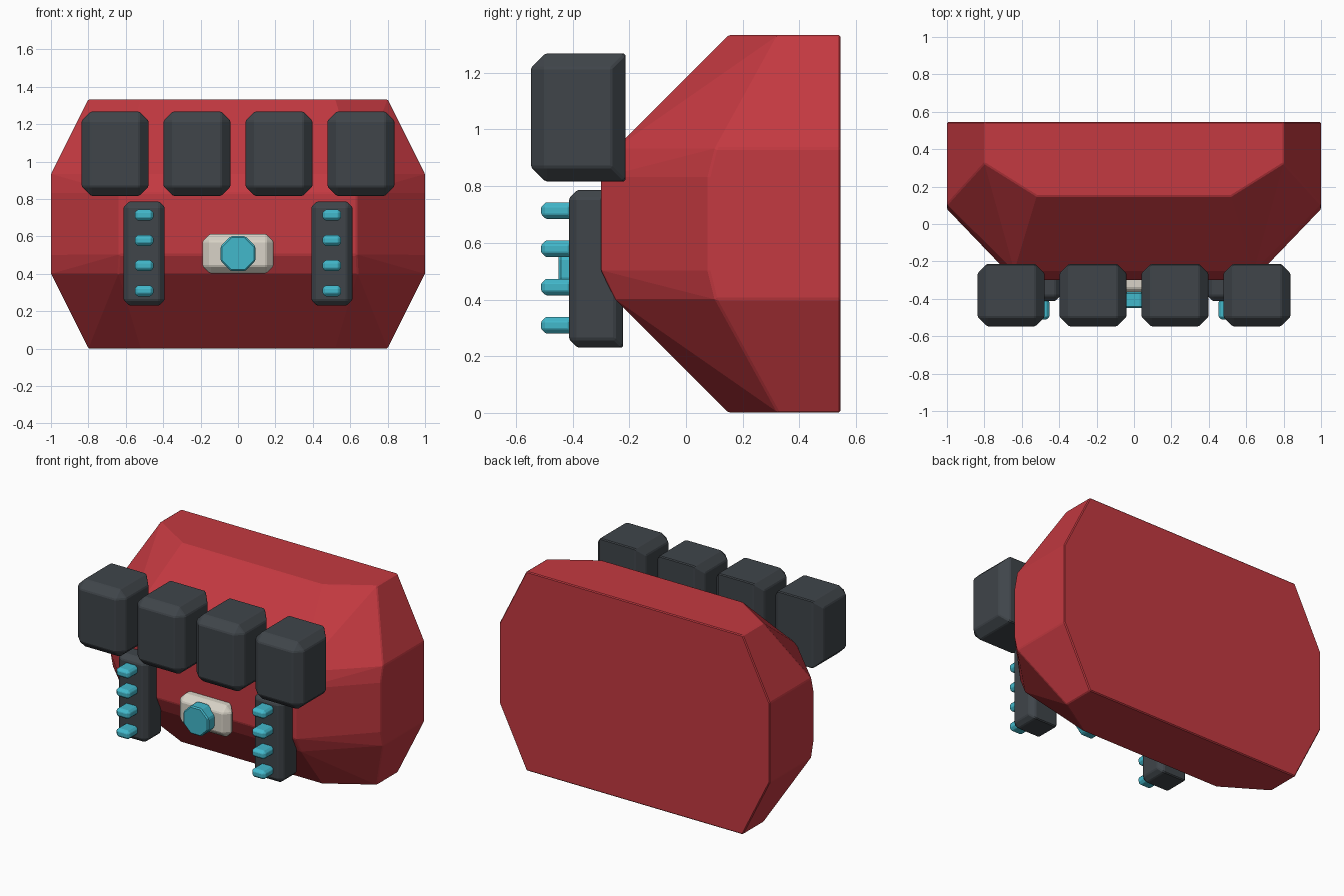
import bpy, bmesh, math
from mathutils import Matrix

cube = bpy.data.objects.get("Cube")
if cube:
    bpy.data.objects.remove(cube, do_unlink=True)


def material(name, rgb):
    m = bpy.data.materials.new(name)
    m.use_nodes = True
    m.diffuse_color = (*rgb, 1)
    m.node_tree.nodes["Principled BSDF"].inputs["Base Color"].default_value = (*rgb, 1)
    return m


RED = material("red", (0.55, 0.041, 0.052))
CHARCOAL = material("charcoal", (0.05, 0.059, 0.068))
TEAL = material("teal", (0.055, 0.48, 0.60))
CREAM = material("cream", (0.69, 0.65, 0.57))


def finish(name, bm, mat, soft=0.006):
    """Turn a bmesh into an object with finely softened edges."""
    bmesh.ops.recalc_face_normals(bm, faces=bm.faces)
    mesh = bpy.data.meshes.new(name)
    bm.to_mesh(mesh)
    bm.free()
    mesh.materials.append(mat)
    obj = bpy.data.objects.new(name, mesh)
    bpy.context.collection.objects.link(obj)
    mod = obj.modifiers.new("soft_edges", 'BEVEL')
    mod.width = soft
    mod.segments = 1
    mod.limit_method = 'ANGLE'
    mod.angle_limit = math.radians(25)
    return obj


def chamfer_box(name, mat, x, y, z, chamfer, soft=0.006):
    """Box from (min, max) ranges; the flat back keeps square top and bottom edges."""
    bm = bmesh.new()
    bmesh.ops.create_cube(bm, size=1)
    for v in bm.verts:
        v.co = [lo + (c + 0.5) * (hi - lo) for c, (lo, hi) in zip(v.co, (x, y, z))]
    back = y[1] - 0.001
    edges = [e for e in bm.edges
             if not (all(v.co.y > back for v in e.verts)
                     and abs(e.verts[0].co.z - e.verts[1].co.z) < 0.001)]
    bmesh.ops.bevel(bm, geom=edges, offset=chamfer, segments=1,
                    affect='EDGES', clamp_overlap=True)
    return finish(name, bm, mat, soft)


# Faceted bag body: hull of one quarter's corners, mirrored in x and z
MID = 0.667
quarter = [
    (0.80, 0.545, 1.333), (1.00, 0.545, 0.933),     # back outline
    (0.80, 0.325, 1.333), (0.52, 0.150, 1.333),     # top
    (1.00, 0.105, 0.933), (1.00, 0.080, 0.832),     # side
    (0.64, -0.250, 0.933), (0.635, -0.300, 0.832),  # front
]
bm = bmesh.new()
for px, py, pz in quarter:
    for sx in (-1, 1):
        for sz in (-1, 1):
            bm.verts.new((sx * px, py, MID + sz * (pz - MID)))
bmesh.ops.convex_hull(bm, input=bm.verts)
bmesh.ops.dissolve_limit(bm, angle_limit=math.radians(4),
                         verts=bm.verts, edges=bm.edges)
finish("bag_body", bm, RED)

# Row of four pouches
for i, cx in enumerate((-0.657, -0.219, 0.219, 0.657)):
    chamfer_box(f"pouch_{i + 1}", CHARCOAL, (cx - 0.179, cx + 0.179),
                (-0.547, -0.213), (0.817, 1.268), 0.05)

# Straps with teal pegs
for side, s in (("right", -1), ("left", 1)):
    cx = 0.502 * s
    chamfer_box(f"{side}_strap", CHARCOAL, (cx - 0.11, cx + 0.11),
                (-0.413, -0.222), (0.23, 0.787), 0.03)
    for i in range(4):
        cz = 0.309 + 0.135 * i
        chamfer_box(f"{side}_peg_{i + 1}", TEAL, (cx - 0.05, cx + 0.05),
                    (-0.511, -0.40), (cz - 0.029, cz + 0.029), 0.016, 0.003)

# Buckle plate and octagonal button
chamfer_box("buckle_plate", CREAM, (-0.19, 0.19), (-0.383, -0.29),
            (0.402, 0.614), 0.04)
bm = bmesh.new()
bmesh.ops.create_cone(bm, cap_ends=True, segments=8, radius1=0.101,
                      radius2=0.101, depth=0.085,
                      matrix=Matrix.Translation((0, -0.407, 0.508))
                      @ Matrix.Rotation(math.pi / 2, 4, 'X')
                      @ Matrix.Rotation(math.pi / 8, 4, 'Z'))
finish("buckle_button", bm, TEAL, 0.008)
